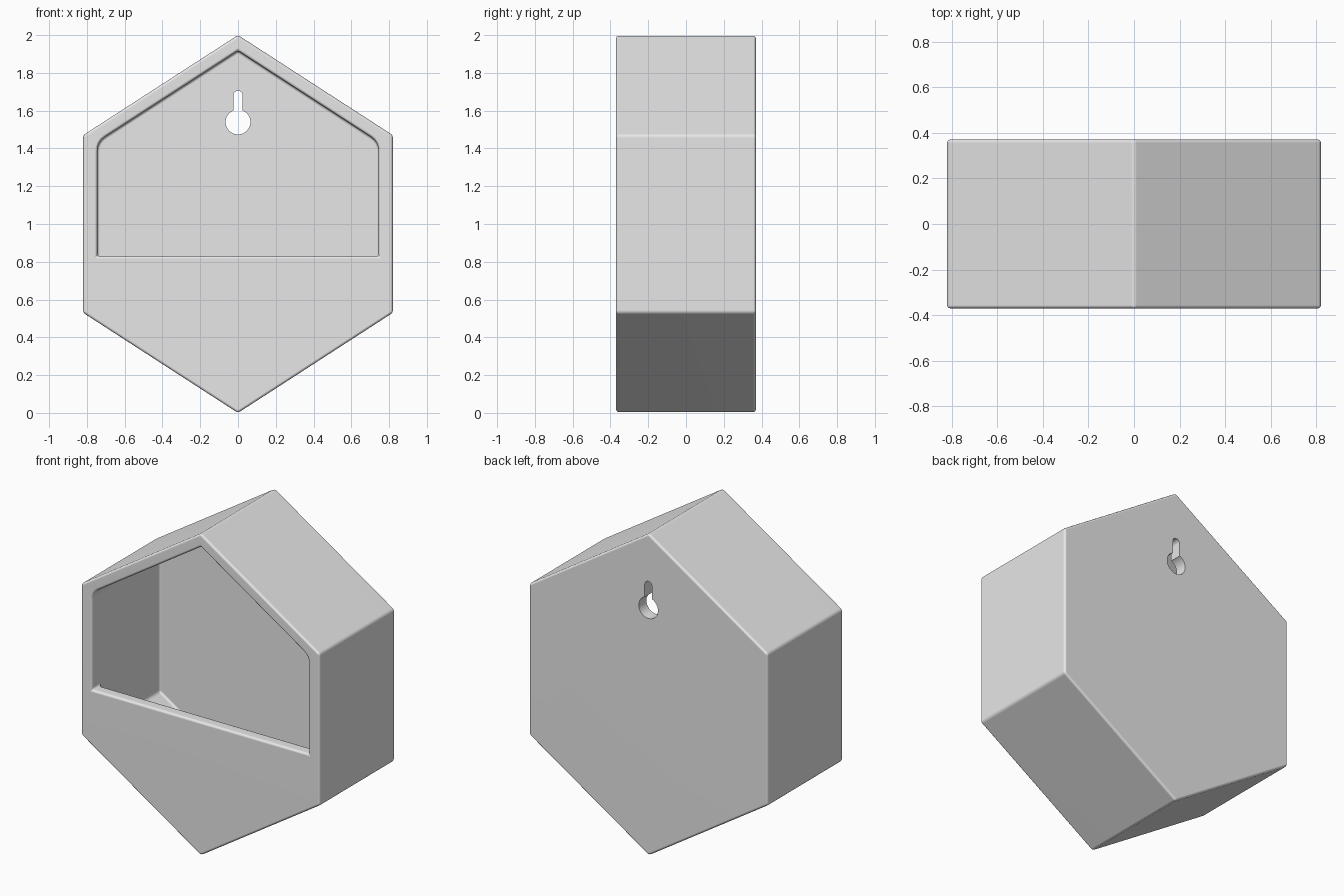
import bpy, bmesh, math
from mathutils import Vector

if "Cube" in bpy.data.objects:
    bpy.data.objects.remove(bpy.data.objects["Cube"])

HALF_D = 0.37      # half depth
WALL = 0.075       # wall thickness
LIP = 0.83         # height of the front lip


def make_object(name, bm):
    bmesh.ops.recalc_face_normals(bm, faces=bm.faces[:])
    me = bpy.data.meshes.new(name)
    bm.to_mesh(me)
    bm.free()
    ob = bpy.data.objects.new(name, me)
    bpy.context.collection.objects.link(ob)
    return ob


def extrude_y(bm, faces, dy, keep=True):
    """Extrude faces along y and return the new end faces."""
    res = bmesh.ops.extrude_face_region(bm, geom=faces, use_keep_orig=keep)
    verts = [g for g in res["geom"] if isinstance(g, bmesh.types.BMVert)]
    bmesh.ops.translate(bm, verts=verts, vec=(0, dy, 0))
    return [g for g in res["geom"] if isinstance(g, bmesh.types.BMFace)]


def prism(name, pts, y0, y1):
    bm = bmesh.new()
    face = bm.faces.new([bm.verts.new((x, y0, z)) for x, z in pts])
    extrude_y(bm, [face], y1 - y0)
    return make_object(name, bm)


def apply(ob, kind, **settings):
    mod = ob.modifiers.new(kind.lower(), kind)
    for key, val in settings.items():
        setattr(mod, key, val)
    bpy.context.view_layer.objects.active = ob
    bpy.ops.object.modifier_apply(modifier=mod.name)


def cut(ob, cutter):
    cutter.hide_render = True
    apply(ob, 'BOOLEAN', operation='DIFFERENCE', solver='EXACT', object=cutter)
    bpy.data.objects.remove(cutter)


# Outer hexagonal block
planter = prism("hexagon_wall_planter",
                [(0, 0), (0.82, 0.53), (0.82, 1.47), (0, 2), (-0.82, 1.47), (-0.82, 0.53)],
                -HALF_D, HALF_D)

# Cavity cutter: full hexagon behind the front panel, opening only above the lip
a, c, b = Vector((0.745, 1.385)), Vector((0.745, 1.435)), Vector((0.703, 1.462))
arc = [a * (1 - t) ** 2 + c * 2 * t * (1 - t) + b * t * t for t in (i / 4 for i in range(5))]
right = [(p.x, p.y) for p in arc]
left = [(-x, z) for x, z in reversed(right)]
bm = bmesh.new()
back_y = HALF_D - WALL


def vert(p):
    return bm.verts.new((p[0], back_y, p[1]))


lip_l, lip_r = vert((-0.745, LIP)), vert((0.745, LIP))
upper = bm.faces.new([lip_l, lip_r] + [vert(p) for p in right + [(0, 1.917)] + left])
lower = bm.faces.new([lip_r, lip_l] + [vert(p) for p in ((-0.745, 0.567), (0, 0.085), (0.745, 0.567))])
ends = extrude_y(bm, [upper, lower], -2 * back_y)
top_end = max(ends, key=lambda f: f.calc_center_median().z)
extrude_y(bm, [top_end], -0.3, keep=False)
# drop the inner face left behind, if any
bmesh.ops.delete(bm, geom=[f for f in bm.faces if all(len(e.link_faces) > 2 for e in f.edges)],
                 context='FACES_ONLY')
cut(planter, make_object("cavity_cutter", bm))

# Softened edges
apply(planter, 'BEVEL', width=0.014, segments=3, limit_method='ANGLE',
      angle_limit=math.radians(35), use_clamp_overlap=False)

# Keyhole hanger in the back wall
r, s = 0.066, 0.025
start = math.pi / 2 + math.asin(s / r)
sweep = 2 * math.pi - 2 * math.asin(s / r)
hole = [(r * math.cos(start + sweep * i / 28), 1.54 + r * math.sin(start + sweep * i / 28))
        for i in range(29)]
hole += [(s * math.cos(math.pi * i / 10), 1.68 + s * math.sin(math.pi * i / 10)) for i in range(11)]
cut(planter, prism("keyhole_cutter", hole, 0.2, 0.5))

# Smooth shading and the single grey colour
mat = bpy.data.materials.new("plain_grey")
mat.diffuse_color = (0.8, 0.8, 0.8, 1)
mat.use_nodes = True
mat.node_tree.nodes["Principled BSDF"].inputs["Base Color"].default_value = mat.diffuse_color
planter.data.materials.clear()
planter.data.materials.append(mat)
bpy.ops.object.select_all(action='DESELECT')
planter.select_set(True)
bpy.context.view_layer.objects.active = planter
bpy.ops.object.shade_smooth_by_angle(angle=math.radians(35))
wn = planter.modifiers.new("even_normals", 'WEIGHTED_NORMAL')
wn.keep_sharp = True
